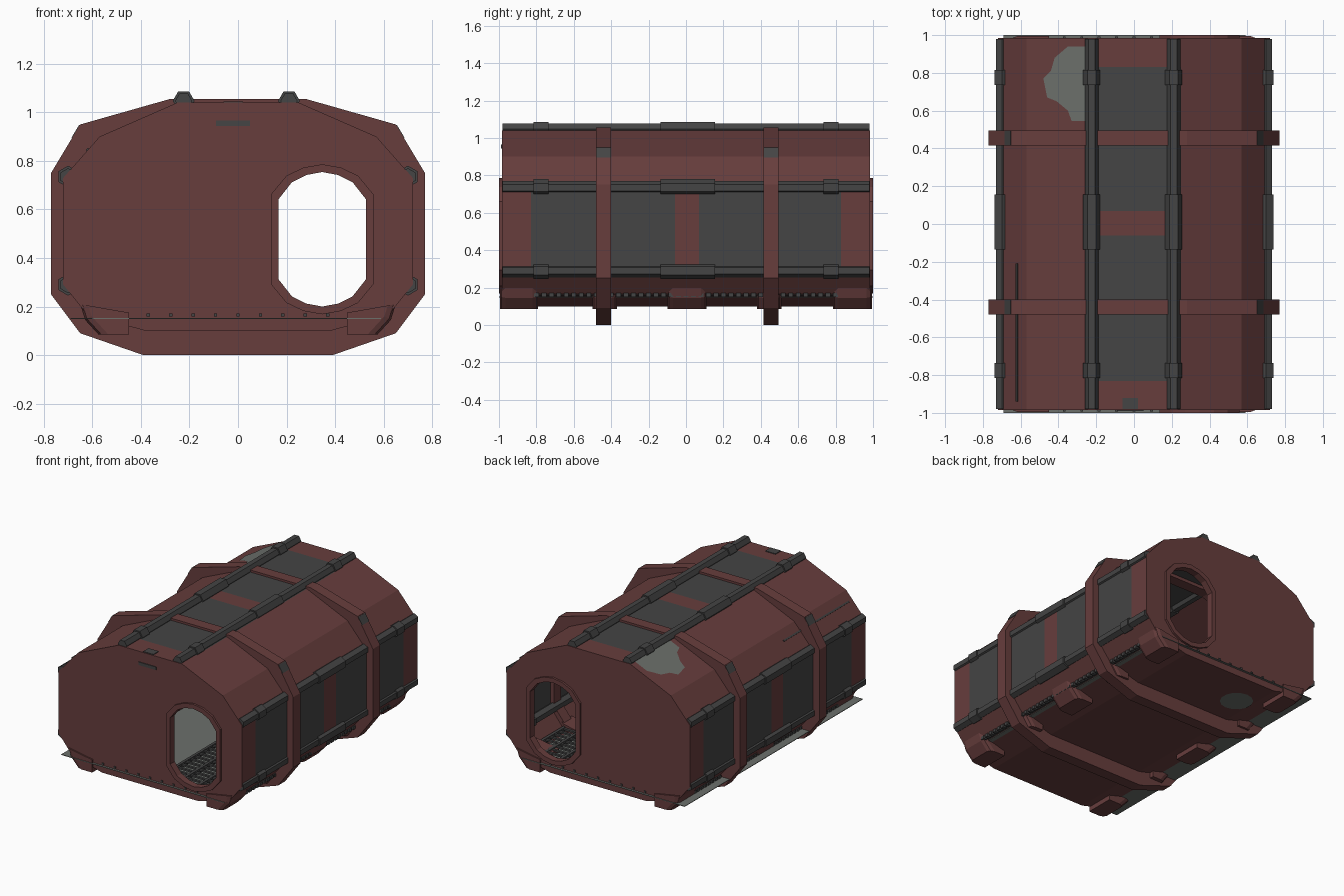
import bpy, bmesh, math
from mathutils import Matrix, Vector

if "Cube" in bpy.data.objects:
    bpy.data.objects.remove(bpy.data.objects["Cube"])


def material(name, rgb):
    m = bpy.data.materials.new(name)
    m.diffuse_color = (*rgb, 1)
    m.use_nodes = True
    m.node_tree.nodes["Principled BSDF"].inputs["Base Color"].default_value = m.diffuse_color
    return m


RED = material("oxide_red", (0.135, 0.047, 0.046))
DARK = material("dark_grey", (0.058, 0.058, 0.058))
PALE = material("pale_grey", (0.15, 0.162, 0.148))


def finish(bm, name, *mats):
    bmesh.ops.recalc_face_normals(bm, faces=bm.faces[:])
    me = bpy.data.meshes.new(name)
    bm.to_mesh(me)
    bm.free()
    ob = bpy.data.objects.new(name, me)
    bpy.context.collection.objects.link(ob)
    for m in mats:
        me.materials.append(m)
    return ob


def mirrored(half):
    """Closed profile from right half points listed bottom to top."""
    return half + [(-x, z) for x, z in reversed(half)]


def add_box(bm, c, s, rot=0):
    bmesh.ops.create_cube(bm, size=1, matrix=Matrix.Translation(c)
                          @ Matrix.Rotation(rot, 4, 'Y') @ Matrix.Diagonal((*s, 1)))


def box(name, c, s, mat, rot=0):
    bm = bmesh.new()
    add_box(bm, c, s, rot)
    return finish(bm, name, mat)


def ring(name, outer, inner, y0, y1, mat):
    """Closed ring between two matching profiles, running from y0 to y1."""
    bm = bmesh.new()
    loops = [[bm.verts.new((x, y, z)) for x, z in p]
             for p, y in ((outer, y0), (outer, y1), (inner, y1), (inner, y0))]
    n = len(outer)
    for k in range(4):
        a, b = loops[k], loops[(k + 1) % 4]
        for i in range(n):
            j = (i + 1) % n
            bm.faces.new((a[i], a[j], b[j], b[i]))
    return finish(bm, name, mat)


def add_prism(bm, pts, y0, y1):
    a = [bm.verts.new((x, y0, z)) for x, z in pts]
    b = [bm.verts.new((x, y1, z)) for x, z in pts]
    bm.faces.new(a)
    bm.faces.new(b)
    for i in range(len(pts)):
        j = (i + 1) % len(pts)
        bm.faces.new((a[i], a[j], b[j], b[i]))


HULL = mirrored([(.38, .10), (.62, .165), (.72, .29), (.72, .73), (.57, .90), (.25, 1.04)])
RIB = mirrored([(.39, 0), (.65, .09), (.77, .25), (.77, .75), (.65, .95), (.28, 1.055)])
RIB_IN = [(x * .96, .57 + (z - .57) * .95) for x, z in HULL]

# hull shell, with grey panels on the sides and roof centre
ys = [-.97, -.83, -.06, .07, .83, .97]
bm = bmesh.new()
rows = [[bm.verts.new((x, y, z)) for x, z in HULL] for y in ys]
for a, b in zip(rows, rows[1:]):
    for i in range(len(HULL)):
        j = (i + 1) % len(HULL)
        f = bm.faces.new((a[i], a[j], b[j], b[i]))
        c = f.calc_center_median()
        panel = abs(c.x) > .71 or (c.z > 1 and abs(c.x) < .1)
        f.material_index = int(panel and .1 < abs(c.y) < .8)
finish(bm, "hull_shell", RED, DARK)

# door outline
quarter = [(.18, .165), (.125, .235), (.065, .265), (0, .277)]
half = [(x, -z) for x, z in reversed(quarter)] + quarter
DOOR = half + [(-x, z) for x, z in reversed(half[1:-1])]


def door(grow=0):
    return [(.347 + x * (1 + grow / .18), .477 + z * (1 + grow / .277)) for x, z in DOOR]


# end walls with door openings, raised frames, rivets and marker plates
for side, s in (("front", -1), ("back", 1)):
    bm = bmesh.new()
    edges = []
    for loop in (HULL, door()):
        vs = [bm.verts.new((x, s * .965, z)) for x, z in loop]
        edges += [bm.edges.new((vs[i], vs[(i + 1) % len(vs)])) for i in range(len(vs))]
    bmesh.ops.triangle_fill(bm, edges=edges, use_beauty=True, normal=(0, s, 0))
    ext = bmesh.ops.extrude_face_region(bm, geom=bm.faces[:], use_keep_orig=True)
    bmesh.ops.translate(bm, vec=(0, s * .02, 0),
                        verts=[v for v in ext["geom"] if isinstance(v, bmesh.types.BMVert)])
    finish(bm, side + "_wall", RED)
    ring(side + "_door_frame", door(.032), door(), s * .95, s * 1.0, RED)
    bm = bmesh.new()
    for i in range(9):
        add_box(bm, (-.37 + i * .0925, s * .987, .165), (.014, .01, .012))
    finish(bm, side + "_rivets", DARK)
box("front_marker_plate", (-.02, -.986, .955), (.14, .008, .022), DARK)
box("front_top_plate", (-.02, -.95, 1.041), (.08, .06, .008), DARK)

# ribs round the hull, with grey corner clips
for k, y in enumerate((-.44, .455)):
    ring(f"rib_{k}", RIB, RIB_IN, y - .04, y + .04, RED)
    for s in (-1, 1):
        box(f"rib_clip_{k}", (s * .667, y, .92), (.008, .078, .06), DARK, -s * math.radians(31))


# hexagonal rods with sleeves
def rod(name, x, z, turn):
    bm = bmesh.new()
    for y, length, r in ((0, 1.96, .035), (.01, .29, .045), (.775, .08, .045), (-.775, .08, .045)):
        m = (Matrix.Translation((x, y, z)) @ Matrix.Rotation(math.pi / 2, 4, 'X')
             @ Matrix.Rotation(turn, 4, 'Z'))
        bmesh.ops.create_cone(bm, cap_ends=True, segments=6, radius1=r, radius2=r,
                              depth=length, matrix=m)
    finish(bm, name, DARK)


for s in (-1, 1):
    rod("roof_rod", -.007 + s * .217, 1.047, math.pi / 6)
    for z in (.29, .735):
        rod("side_rod", s * .70, z, 0)

# rounded skid pads along the lower edges
for s in (-1, 1):
    for y0, y1, k in ((-.995, -.79, 1), (-.5, -.37, .6), (-.1, .11, 1), (.38, .51, .6), (.785, .995, 1)):
        bm = bmesh.new()
        pts = [(.45, .175), (.65, .21), (.63, .145), (.575, .085), (.45, .085)]
        pts = [(s * (.57 + (x - .57) * (.5 + k / 2)), z) for x, z in pts]
        add_prism(bm, pts, y0, y1)
        corner = [e for e in bm.edges if all(abs(v.co.x) > .56 for v in e.verts)
                  and abs(e.verts[0].co.y - e.verts[1].co.y) < .01]
        bmesh.ops.bevel(bm, geom=corner, offset=.03, segments=2, affect='EDGES', profile=.5)
        finish(bm, "skid_pad", RED)
    # beaded chain between pads
    bm = bmesh.new()
    for i in range(41):
        add_box(bm, (s * .618, -.8 + i * .04, .16), (.03, .026, .022))
    finish(bm, "edge_beads", DARK)

# floor plate, poking out along the left
box("floor_plate", (-.05, 0, .15), (1.28, 2.0, .004), PALE)

# walkway grating behind the doors
bm = bmesh.new()
for x in (.06, .2, .34, .48, .6):
    add_box(bm, (x, 0, .172), (.02, 1.9, .03))
for i in range(38):
    add_box(bm, (.33, -.925 + i * .05, .178), (.54, .018, .012))
finish(bm, "walkway_grating", DARK)

# worn patch on the roof slope
bm = bmesh.new()
pts = [(.25, .94), (.35, .94), (.42, .88), (.44, .81), (.48, .77), (.46, .67),
       (.41, .65), (.35, .60), (.33, .545), (.25, .545)]
bm.faces.new([bm.verts.new((-x, y, 1.045 - (x - .25) * .4375)) for x, y in pts])
finish(bm, "roof_patch", PALE)

# roof slit and belly patch
box("roof_slit", (-.62, -.575, .847), (.012, .73, .008), DARK, -math.radians(46))
bm = bmesh.new()
bmesh.ops.create_circle(bm, cap_ends=True, segments=14, radius=.11,
                        matrix=Matrix.Translation((-.27, .73, .096)))
finish(bm, "belly_patch", PALE)
